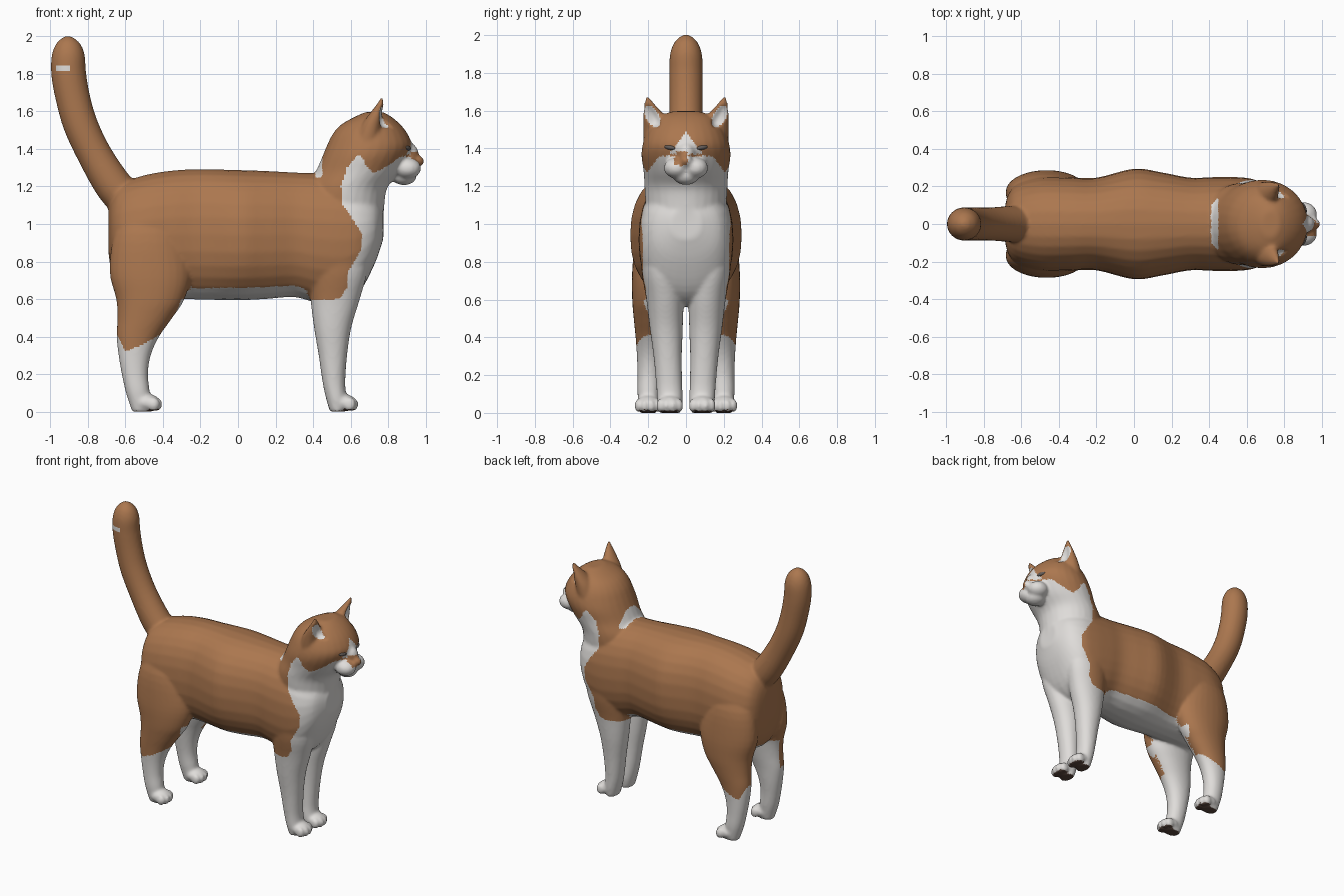
import bpy, bmesh, math
from mathutils import Vector, Matrix

if "Cube" in bpy.data.objects:
    bpy.data.objects.remove(bpy.data.objects["Cube"])


def material(name, rgb):
    m = bpy.data.materials.new(name)
    m.diffuse_color = (*rgb, 1)
    m.use_nodes = True
    m.node_tree.nodes["Principled BSDF"].inputs["Base Color"].default_value = m.diffuse_color
    return m


BROWN = material("ginger_fur", (0.41, 0.185, 0.078))
WHITE = material("white_fur", (0.74, 0.72, 0.70))
PAD = material("dark_pad", (0.10, 0.06, 0.045))
EYE = material("eye_grey", (0.13, 0.11, 0.10))


def curve(rows, n=4):
    """Catmull-Rom refinement of rows of numbers."""
    out = []
    for i in range(len(rows) - 1):
        p = [rows[max(0, min(len(rows) - 1, i + k))] for k in (-1, 0, 1, 2)]
        for s in range(n):
            t = s / n
            out.append([0.5 * (2 * b + (c - a) * t + (2 * a - 5 * b + 4 * c - d) * t * t
                               + (3 * b - a - 3 * c + d) * t ** 3) for a, b, c, d in zip(*p)])
    return out + [list(rows[-1])]


def lerp(rows, t):
    """Piecewise linear lookup."""
    if t <= rows[0][0]:
        return rows[0][1]
    for (a, b), (c, d) in zip(rows, rows[1:]):
        if t <= c:
            return b + (d - b) * (t - a) / (c - a)
    return rows[-1][1]


def loft(bm, rings, power=1.0, n=28):
    """Skin rings given as (centre, half axis u, half axis v)."""
    loops = []
    for c, u, v in rings:
        loop = []
        for i in range(n):
            a = 2 * math.pi * i / n
            ca, sa = math.cos(a), math.sin(a)
            loop.append(bm.verts.new(Vector(c) + Vector(u) * math.copysign(abs(ca) ** power, ca)
                                     + Vector(v) * math.copysign(abs(sa) ** power, sa)))
        loops.append(loop)
    for a, b in zip(loops, loops[1:]):
        for i in range(n):
            j = (i + 1) % n
            bm.faces.new((a[i], a[j], b[j], b[i]))
    bm.faces.new(loops[0][::-1])
    bm.faces.new(loops[-1])


def blob(bm, c, r):
    bmesh.ops.create_uvsphere(bm, u_segments=20, v_segments=12, radius=1,
                              matrix=Matrix.Translation(c) @ Matrix.Diagonal((*r, 1)))


def upright(bm, rows, s):
    """Leg loft from rows of z, x0, x1, y0, y1; s mirrors it."""
    loft(bm, [(((b + c) / 2, s * (d + e) / 2, z), ((c - b) / 2, 0, 0), (0, (e - d) / 2, 0))
              for z, b, c, d, e in curve(rows)], 0.95)


bm = bmesh.new()

# Torso: x, bottom, top, half width
torso = [(-.69, .84, 1.08, .08), (-.67, .72, 1.15, .16), (-.62, .63, 1.215, .215),
         (-.5, .60, 1.26, .25), (-.35, .60, 1.285, .25), (-.2, .597, 1.292, .247),
         (0, .593, 1.288, .295), (.15, .60, 1.283, .275), (.3, .61, 1.275, .247),
         (.42, .58, 1.27, .25), (.55, .57, 1.26, .25), (.65, .64, 1.22, .235),
         (.73, .79, 1.15, .18), (.775, .92, 1.08, .08)]
loft(bm, [((x, 0, (b + t) / 2), (0, w, 0), (0, 0, (t - b) / 2))
          for x, b, t, w in curve(torso)], 0.88)

# Neck and head: z, back, front, half width
head = [(1.0, .38, .775, .20), (1.12, .36, .782, .215), (1.2, .37, .80, .22),
        (1.28, .415, .865, .225), (1.36, .45, .91, .236), (1.42, .475, .928, .23),
        (1.48, .505, .905, .21), (1.53, .55, .867, .18), (1.57, .62, .82, .14),
        (1.597, .68, .775, .07)]
loft(bm, [(((b + f) / 2, 0, z), ((f - b) / 2, 0, 0), (0, w, 0)) for z, b, f, w in curve(head)])

# Muzzle, chin and nose
blob(bm, (.905, 0, 1.375), (.058, .05, .06))
blob(bm, (.957, 0, 1.335), (.036, .034, .032))
blob(bm, (.885, 0, 1.255), (.068, .07, .048))

# Tail: x, z, radius
tail = curve([(-.55, 1.08, .10), (-.66, 1.20, .10), (-.765, 1.37, .092), (-.84, 1.53, .092),
              (-.88, 1.67, .092), (-.903, 1.80, .093), (-.905, 1.90, .088),
              (-.903, 1.965, .062), (-.90, 2.0, .02)])
rings = []
for i, (x, z, r) in enumerate(tail):
    a, b = tail[max(i - 1, 0)], tail[min(i + 1, len(tail) - 1)]
    d = Vector((b[0] - a[0], 0, b[1] - a[1])).normalized()
    rings.append(((x, 0, z), (d.z * r, 0, -d.x * r), (0, r * .96, 0)))
loft(bm, rings)

front_leg = [(1.0, .45, .65, .08, .19), (.9, .40, .69, .06, .235), (.75, .385, .69, .03, .235),
             (.6, .387, .65, .014, .21), (.45, .405, .605, .017, .192), (.3, .43, .582, .022, .172),
             (.15, .452, .572, .02, .158), (.06, .472, .58, .018, .152), (0, .49, .57, .03, .14)]
rear_leg = [(1.1, -.58, -.38, .08, .19), (.95, -.66, -.30, .06, .262), (.75, -.685, -.25, .05, .285),
            (.6, -.65, -.285, .07, .285), (.5, -.643, -.35, .09, .277), (.4, -.648, -.42, .11, .267),
            (.3, -.637, -.465, .122, .26), (.2, -.62, -.48, .133, .257), (.1, -.598, -.47, .14, .257),
            (0, -.565, -.46, .155, .245)]
for s in (1, -1):
    blob(bm, (.905, s * .05, 1.297), (.072, .068, .056))       # whisker pad
    # Ear
    ear = [(.69, .145, 1.44, .07, .08), (.71, .155, 1.52, .058, .072),
           (.735, .172, 1.58, .04, .055), (.757, .193, 1.635, .02, .028), (.768, .206, 1.675, .006, .008)]
    loft(bm, [((x, s * y, z), (a, 0, 0), (0, b, 0)) for x, y, z, a, b in curve(ear)])
    # Legs and paws
    for rows, px, py in ((front_leg, .56, .086), (rear_leg, -.485, .201)):
        upright(bm, rows, s)
        blob(bm, (px, s * py, .047), (.072, .066, .047))
        for k, dx in ((-.05, .035), (-.018, .05), (.018, .05), (.05, .035)):
            blob(bm, (px + dx, s * py + k, .038), (.033, .021, .037))

bmesh.ops.recalc_face_normals(bm, faces=bm.faces)
mesh = bpy.data.meshes.new("parts")
bm.to_mesh(mesh)
bm.free()

# Fuse the parts into one soft skin
cat = bpy.data.objects.new("cat_body", mesh)
bpy.context.collection.objects.link(cat)
mod = cat.modifiers.new("fuse", 'REMESH')
mod.mode = 'VOXEL'
mod.voxel_size = 0.01
mod = cat.modifiers.new("soften", 'SMOOTH')
mod.factor = 0.5
mod.iterations = 7
deps = bpy.context.evaluated_depsgraph_get()
skin = bpy.data.meshes.new_from_object(cat.evaluated_get(deps))
cat.modifiers.clear()
cat.data = skin
skin.name = "cat_body"


def ear_depth(p, n):
    """Positive inside the ear opening."""
    s = 1 if p.y > 0 else -1
    if n.x * .8 + n.y * s * .6 < .3:
        return 0
    dy, dz = s * p.y - .178 - .35 * (p.z - 1.57), p.z - 1.57
    return max(0, 1 - (dy / .04) ** 2 - (dz / .065) ** 2) if p.x > .7 else 0


# Hollow the ears
push = [(v, v.normal.copy(), ear_depth(v.co, v.normal)) for v in skin.vertices if v.co.z > 1.48 and v.co.x > .6]
for v, n, d in push:
    v.co -= n * .022 * d

BIB = [(.59, .50), (.61, .55), (.66, .58), (.75, .59), (.8, .62), (.87, .66), (.95, .66),
       (1.03, .61), (1.1, .56), (1.2, .55), (1.3, .58), (1.36, .63)]
CHEEK = [(.66, 1.36), (.69, 1.30), (.72, 1.27), (.8, 1.31), (.86, 1.355), (.93, 1.39)]
SOCK = [(-.65, .42), (-.6, .32), (-.5, .36), (-.37, .44), (-.3, .6)]


def fur(p, n):
    x, y, z = p
    if z < .03 and n.z < -.75:
        return 2                                                # paw pads
    if x > .5 and z > 1.15:                                      # head
        if x > .92 and 1.31 < z < 1.385 and -.062 < y < .008:
            return 0                                            # nose patch
        if z > 1.48 and ear_depth(p, n) > .2:
            return 1
        if x > .84 and 1.37 < z < 1.49 and abs(y) < (1.49 - z) * .75:
            return 1                                            # blaze
        if x > .66 and z > lerp(CHEEK, x):
            return 0
        return 1 if z < 1.36 and x > lerp(BIB, z) else 0
    if z > 1.25 and .41 < x < .45 and abs(y) < .135:
        return 1                                                # nape stripe
    if -.97 < x < -.9 and abs(z - 1.83) < .014 and y < 0:
        return 1                                                # tail fleck
    if x < -.28 and z < .66:                                     # rear legs
        inner = z < .62 and n.y * (1 if y > 0 else -1) < -.3
        return 1 if z < lerp(SOCK, x) or inner or (n.z < -.6 and abs(y) < .18) else 0
    if x > .38:                                                  # chest and front legs
        return 1 if z < .595 or x > lerp(BIB, z) or (z < .7 and abs(y) < .08) else 0
    return 1 if z < .615 or (z < .68 and n.z < -.75) else 0      # belly


skin.materials.clear()
for m in (BROWN, WHITE, PAD):
    skin.materials.append(m)
for f in skin.polygons:
    f.material_index = fur(f.center, f.normal)
    f.use_smooth = True

# Eyes: narrow slits
for s, name in ((1, "left_eye"), (-1, "right_eye")):
    bm = bmesh.new()
    blob(bm, (0, 0, 0), (.014, .032, .012))
    me = bpy.data.meshes.new(name)
    bm.to_mesh(me)
    bm.free()
    me.materials.append(EYE)
    for f in me.polygons:
        f.use_smooth = True
    eye = bpy.data.objects.new(name, me)
    eye.location = (.904, s * .085, 1.405)
    eye.rotation_euler = (s * .15, 0, s * .4)
    bpy.context.collection.objects.link(eye)
